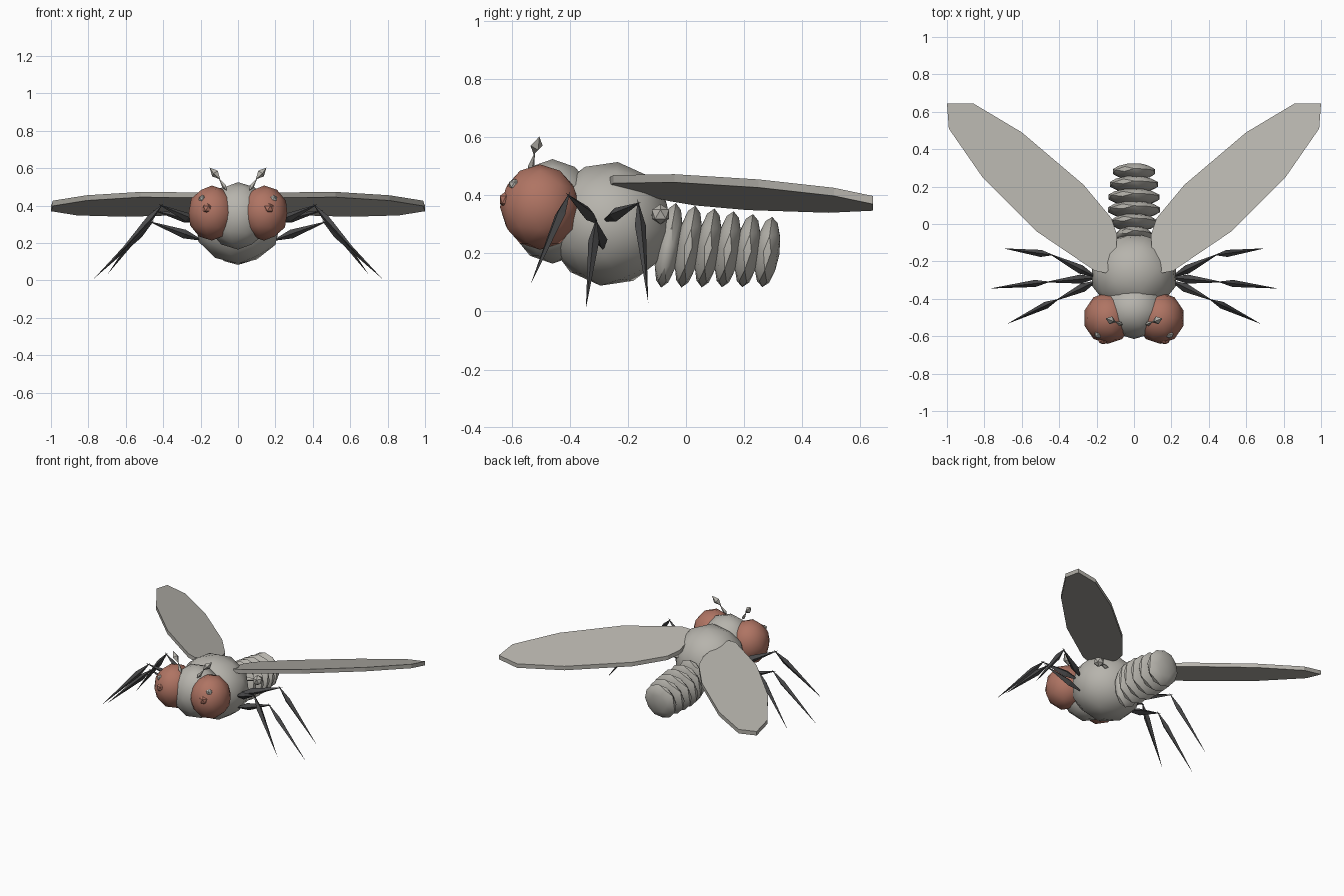
import bpy, bmesh, math
from mathutils import Matrix, Vector

if "Cube" in bpy.data.objects:
    bpy.data.objects.remove(bpy.data.objects["Cube"])


def material(name, rgb):
    m = bpy.data.materials.new(name)
    m.diffuse_color = (*rgb, 1)
    m.use_nodes = True
    m.node_tree.nodes["Principled BSDF"].inputs["Base Color"].default_value = m.diffuse_color
    return m


GREY = material("warm_grey", (0.47, 0.455, 0.415))
RED = material("dull_red", (0.43, 0.175, 0.125))
DARK = material("dark_grey", (0.065, 0.065, 0.067))


def finish(name, bm, mat, smooth=True):
    bmesh.ops.recalc_face_normals(bm, faces=bm.faces)
    me = bpy.data.meshes.new(name)
    bm.to_mesh(me)
    bm.free()
    me.materials.append(mat)
    if smooth:
        me.shade_smooth()
        me.set_sharp_from_angle(angle=math.radians(35))
    ob = bpy.data.objects.new(name, me)
    bpy.context.collection.objects.link(ob)
    return ob


def ball(name, center, radii, mat, tilt=0, detail=2):
    """Low-poly ellipsoid, leaning backwards by tilt degrees."""
    bm = bmesh.new()
    bmesh.ops.create_icosphere(bm, subdivisions=detail, radius=1)
    bm.transform(Matrix.Translation(center)
                 @ Matrix.Rotation(math.radians(-tilt), 4, 'X')
                 @ Matrix.Diagonal((*radii, 1)))
    return finish(name, bm, mat, detail > 1)


def spindle(name, start, end, radius, mat, widest=0.25):
    """Four-sided segment pointed at both ends."""
    a, b = Vector(start), Vector(end)
    d = b - a
    turn = d.to_track_quat('Z', 'Y')
    bm = bmesh.new()
    ring = [bm.verts.new(a + d * widest + turn @ Vector(
        (radius * math.cos(i * math.pi / 2), radius * math.sin(i * math.pi / 2), 0)))
        for i in range(4)]
    tips = [bm.verts.new(a), bm.verts.new(b)]
    for i in range(4):
        for t in tips:
            bm.faces.new((ring[i], ring[(i + 1) % 4], t))
    return finish(name, bm, mat, False)


# Head and thorax
ball("head", (0, -0.46, 0.345), (0.17, 0.155, 0.18), GREY)
ball("thorax", (0, -0.265, 0.302), (0.235, 0.22, 0.215), GREY, 8)

# Abdomen: six tilted, flattened segments
widths = [0.10, 0.128, 0.145, 0.143, 0.134, 0.118]
for i, w in enumerate(widths):
    t = i / 5
    ball(f"abdomen_segment_{i + 1}", (0, -0.06 + 0.068 * i, 0.228 - 0.023 * t),
         (w, 0.043, 0.148 - 0.026 * t), GREY, 10 - 2 * t)

# Wing outline, leading edge out to the tip and back along the trailing edge
OUTLINE = [(0.10, -0.20), (0.15, -0.262), (0.21, -0.25), (0.52, -0.04), (0.81, 0.25),
           (0.99, 0.51), (1.0, 0.645), (0.86, 0.645), (0.60, 0.49), (0.27, 0.21),
           (0.12, 0.03), (0.09, -0.06)]
# Leg joints: root, knee, foot
LEGS = {
    "front": ((0.19, -0.30, 0.30), (0.41, -0.405, 0.40), (0.68, -0.535, 0.095)),
    "middle": ((0.18, -0.285, 0.21), (0.46, -0.31, 0.31), (0.77, -0.345, 0.01)),
    "hind": ((0.19, -0.29, 0.31), (0.44, -0.165, 0.372), (0.70, -0.13, 0.03)),
}

for side, s in (("right", 1), ("left", -1)):
    # Eye with a small facet bump and a pale bristle bead
    ball(f"{side}_eye", (s * 0.14, -0.503, 0.36), (0.13, 0.138, 0.147), RED)
    ball(f"{side}_eye_bump", (s * 0.165, -0.62, 0.385), (0.03, 0.025, 0.03), RED, detail=1)
    ball(f"{side}_eye_bead", (s * 0.19, -0.59, 0.437), (0.023, 0.023, 0.02), GREY, detail=1)

    # Antenna
    spindle(f"{side}_antenna_stalk", (s * 0.06, -0.54, 0.48), (s * 0.105, -0.52, 0.55),
            0.012, GREY, 0.3)
    spindle(f"{side}_antenna_tip", (s * 0.095, -0.525, 0.54), (s * 0.152, -0.505, 0.603),
            0.022, GREY, 0.5)

    # Balancer knob behind the wing
    spindle(f"{side}_balancer_stalk", (s * 0.08, -0.12, 0.33), (s * 0.22, -0.09, 0.335),
            0.015, GREY, 0.5)
    ball(f"{side}_balancer_knob", (s * 0.215, -0.088, 0.335), (0.035, 0.035, 0.035),
         GREY, detail=1)

    # Wing plate, sloping down towards the trailing edge
    bm = bmesh.new()
    layers = [[bm.verts.new((s * x, y, 0.381 + 0.16 * x - 0.222 * y - drop))
               for x, y in OUTLINE] for drop in (0, 0.028)]
    n = len(OUTLINE)
    for layer in layers:
        bm.faces.new(layer)
    for i in range(n):
        j = (i + 1) % n
        bm.faces.new((layers[0][i], layers[0][j], layers[1][j], layers[1][i]))
    finish(f"{side}_wing", bm, GREY, False)

    # Legs: upper and lower segments overlapping slightly at the knee
    for leg, joints in LEGS.items():
        root, knee, foot = (Vector((s * x, y, z)) for x, y, z in joints)
        spindle(f"{side}_{leg}_upper_leg", root, knee + (knee - root) * 0.08, 0.024, DARK, 0.35)
        spindle(f"{side}_{leg}_lower_leg", knee + (knee - foot) * 0.04, foot, 0.019, DARK, 0.25)
